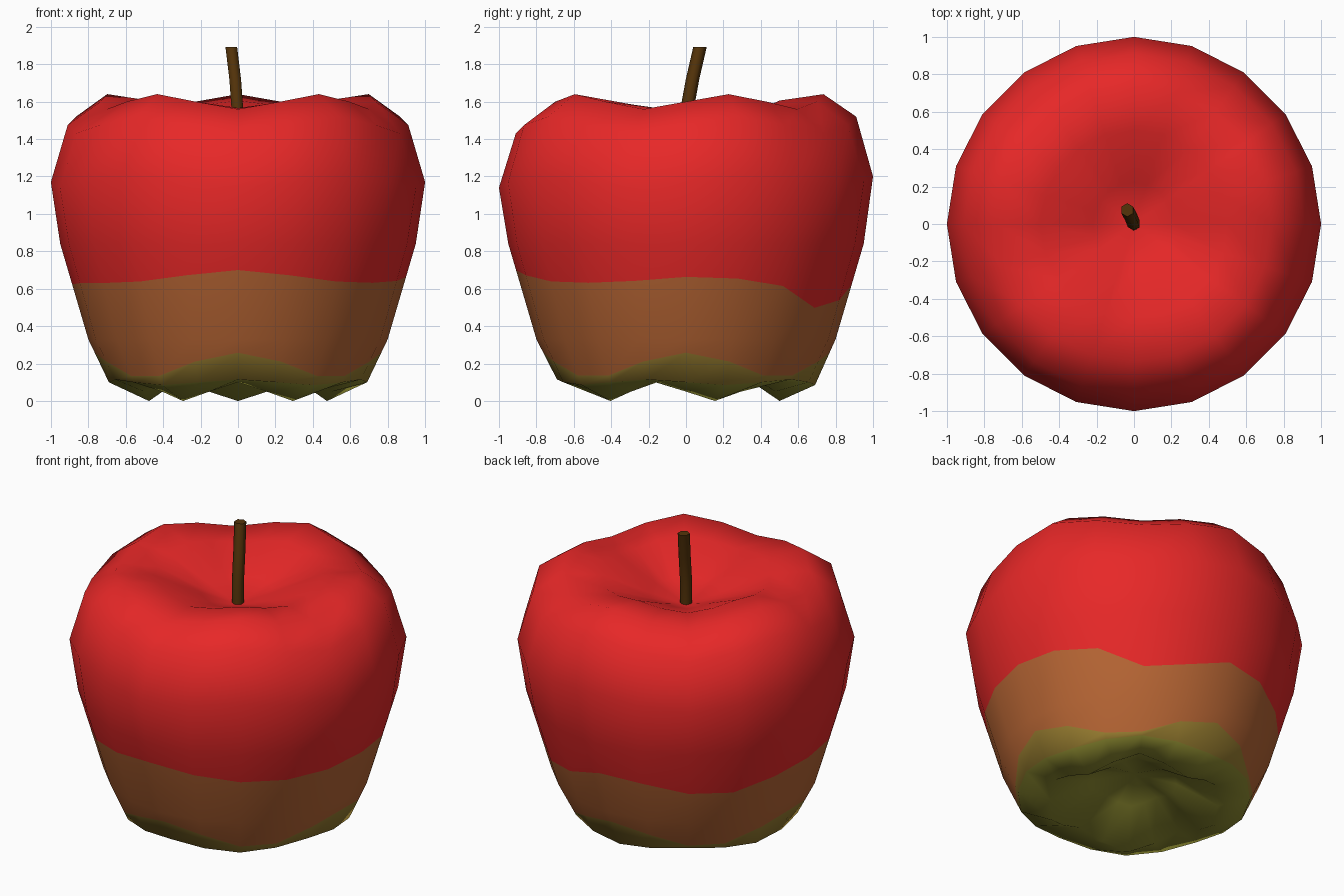
import bpy, bmesh, math

if "Cube" in bpy.data.objects:
    bpy.data.objects.remove(bpy.data.objects["Cube"])

SIDES = 20


def material(name, rgb):
    m = bpy.data.materials.new(name)
    m.diffuse_color = (*rgb, 1)
    m.use_nodes = True
    m.node_tree.nodes["Principled BSDF"].inputs["Base Color"].default_value = m.diffuse_color
    return m


def bump(az, centre, width):
    d = (az - centre + 180) % 360 - 180
    return math.exp(-(d / width) ** 2)


def red_edge(az):
    # wavy lower border of the red skin
    return (0.63 + 0.07 * bump(az, -90, 25) + 0.035 * bump(az, 5, 22)
            - 0.15 * bump(az, 60, 17) - 0.10 * bump(az, 138, 25))


def green_edge(az):
    # border of the olive base, highest on the four axes
    return 0.19 + 0.068 * math.cos(math.radians(4 * az))


def loft(name, rings, mats, band_mat, bottom=None, top=None):
    """Skin closed rings; ends close to a pole point, or a flat cap if None."""
    bm = bmesh.new()
    rows = [[bm.verts.new(p) for p in ring] for ring in rings]
    n = len(rows[0])
    for k in range(len(rows) - 1):
        for i in range(n):
            j = (i + 1) % n
            f = bm.faces.new((rows[k][i], rows[k][j], rows[k + 1][j], rows[k + 1][i]))
            f.material_index = band_mat(k)
            f.smooth = True
    for row, pole, k in ((rows[0][::-1], bottom, -1), (rows[-1], top, len(rows) - 1)):
        if pole is None:
            bm.faces.new(row).material_index = band_mat(k)
            continue
        v = bm.verts.new(pole)
        for i in range(n):
            f = bm.faces.new((row[i], row[(i + 1) % n], v))
            f.material_index = band_mat(k)
            f.smooth = True
    bmesh.ops.recalc_face_normals(bm, faces=bm.faces)
    me = bpy.data.meshes.new(name)
    bm.to_mesh(me)
    bm.free()
    for m in mats:
        me.materials.append(m)
    ob = bpy.data.objects.new(name, me)
    bpy.context.collection.objects.link(ob)
    return ob


red = material("red skin", (0.81, 0.021, 0.021))
brown = material("brown skin", (0.47, 0.13, 0.034))
olive = material("olive skin", (0.32, 0.21, 0.03))
green = material("green underside", (0.27, 0.26, 0.03))
wood = material("stem brown", (0.09, 0.034, 0.003))

# Apple body: (radius, height, five-lobe height swing), bottom centre to top centre
profile = [
    (0.25, 0.19, -0.02),
    (0.50, 0.05, -0.05),
    (0.69, 0.10, -0.015),
    green_edge,
    (0.80, 0.33, 0.0),
    red_edge,
    (0.95, 0.84, 0.0),
    (1.00, 1.17, 0.03),
    (0.91, 1.475, 0.045),
    (0.735, 1.60, 0.04),
    (0.50, 1.586, 0.02),
    (0.22, 1.47, 0.008),
]


def body_ring(k):
    pts = []
    for i in range(SIDES):
        az = 360 / SIDES * i
        a = math.radians(az)
        lobe = math.cos(5 * (a - math.pi / 2))
        if callable(profile[k]):
            # colour border: slide along the profile between its neighbours
            z = profile[k](az)
            (r0, z0, s0), (r1, z1, s1) = profile[k - 1], profile[k + 1]
            z0, z1 = z0 + s0 * lobe, z1 + s1 * lobe
            t = max(0.04, (z - z0) / (z1 - z0))
            r, z = r0 + (r1 - r0) * t, z0 + (z1 - z0) * t
        else:
            r, z0, swing = profile[k]
            z = z0 + swing * lobe
        pts.append((r * math.cos(a), r * math.sin(a), z))
    return pts


def body_colour(k):
    return 3 if k < 2 else 2 if k < 3 else 1 if k < 5 else 0


loft("apple_body", [body_ring(k) for k in range(len(profile))],
     [red, brown, olive, green], body_colour, (0, 0, 0.25), (0, 0, 1.39))

# Stem: leaning six-sided tube with a level top
path = [(0, 0, 1.36), (-0.002, 0.002, 1.54), (-0.015, 0.035, 1.72), (-0.036, 0.075, 1.893)]
stem_rings = [[(x + 0.036 * math.cos(math.radians(60 * i + 30)),
                y + 0.036 * math.sin(math.radians(60 * i + 30)), z) for i in range(6)]
              for x, y, z in path]
loft("stem", stem_rings, [wood], lambda k: 0)
